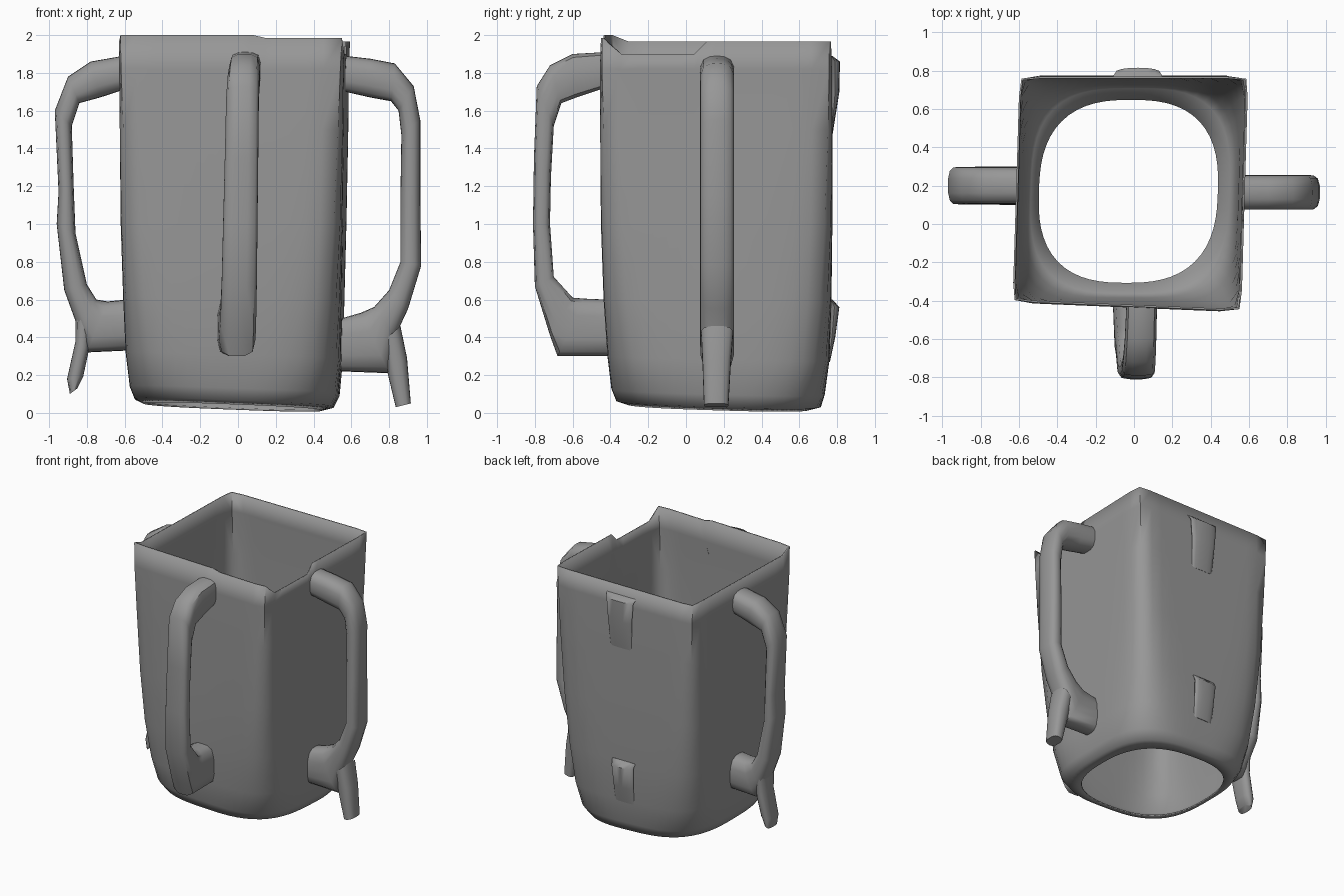
import bpy, bmesh
from math import sin, cos, pi, radians

grey = bpy.data.materials.new("mid_grey")
grey.diffuse_color = (0.31, 0.31, 0.31, 1)


def finish(name, bm, angle):
    bmesh.ops.recalc_face_normals(bm, faces=bm.faces[:])
    mesh = bpy.data.meshes.new(name)
    bm.to_mesh(mesh)
    bm.free()
    mesh.materials.append(grey)
    ob = bpy.data.objects.new(name, mesh)
    bpy.context.collection.objects.link(ob)
    bpy.ops.object.select_all(action='DESELECT')
    ob.select_set(True)
    bpy.context.view_layer.objects.active = ob
    bpy.ops.object.shade_smooth_by_angle(angle=radians(angle))
    return ob


def skin(bm, rings):
    for a, b in zip(rings, rings[1:]):
        n = len(a)
        for i in range(n):
            bm.faces.new((a[i], a[(i + 1) % n], b[(i + 1) % n], b[i]))


def squircle(i, n, power):
    c, s = cos(2 * pi * i / n), sin(2 * pi * i / n)
    r = (abs(c) ** power + abs(s) ** power) ** (-1 / power)
    return r * c, r * s


def rim_height(x, y):
    if x > 0.5 and -0.40 < y < 0.06:
        return 1.90
    if y < -0.36:
        return 2.0 if x < 0.1 else 1.985
    return 1.965


# Mug body: square rim blending into a rounded, open base
# z, x min, x max, y min, y max, corner power
LEVELS = [
    (0.035, -0.50, 0.44, -0.31, 0.65, 2.6),
    (0.055, -0.545, 0.505, -0.37, 0.715, 3.0),
    (0.12, -0.57, 0.535, -0.395, 0.735, 3.6),
    (0.30, -0.59, 0.55, -0.415, 0.76, 4.5),
    (0.60, -0.60, 0.555, -0.43, 0.77, 6.5),
    (1.00, -0.61, 0.563, -0.435, 0.775, 10),
    (1.50, -0.612, 0.57, -0.435, 0.775, 18),
    (1.82, -0.615, 0.573, -0.435, 0.772, 30),
    (1.97, -0.615, 0.578, -0.43, 0.768, 40),
]


def make_body(n=64):
    bm = bmesh.new()
    rings = []
    for k, (z, x0, x1, y0, y1, power) in enumerate(LEVELS):
        ring = []
        for i in range(n):
            u, v = squircle(i, n, power)
            y = (y0 + y1) / 2 + v * (y1 - y0) / 2
            x = (x0 + x1) / 2 + u * (x1 - x0) / 2 + 0.03 * (y - 0.17)
            if v < 0:
                y += 0.025 * v * u * min(1, z)  # front wall is slightly skewed
            tilt = max(0, 1 - z)
            h = z - tilt * (0.04 * x + 0.03 * y)
            if k == len(LEVELS) - 1:
                h = rim_height(x, y)
            ring.append(bm.verts.new((x, y, h)))
        rings.append(ring)
    skin(bm, rings)
    ob = finish("mug_body", bm, 60)
    wall = ob.modifiers.new("wall", 'SOLIDIFY')
    wall.thickness = 0.01
    wall.offset = -1


# Tube through (outer, outer z, inner, inner z) stations along the x or y axis
def tube(name, axis, stations, side, width, caps=(False, False), n=16, power=3.0):
    bm = bmesh.new()
    rings = []
    last = len(stations) - 1
    for k, (a, az, b, bz) in enumerate(stations):
        t = k / last
        mid = side[0] + (side[1] - side[0]) * t
        half = (width[0] + (width[1] - width[0]) * t) / 2
        ring = []
        for i in range(n):
            u, v = squircle(i, n, power)
            p = (a + b) / 2 + u * (a - b) / 2
            z = (az + bz) / 2 + u * (az - bz) / 2
            q = mid + v * half
            ring.append(bm.verts.new((p, q, z) if axis == 'x' else (q, p, z)))
        rings.append(ring)
    skin(bm, rings)
    for use, ring in zip(caps, (rings[0], rings[-1])):
        if use:
            bm.faces.new(ring)
    return finish(name, bm, 50)


make_body()

# Left handle and its tail
tube("left_handle", 'x', [
    (-0.608, 1.89, -0.608, 1.71), (-0.78, 1.86, -0.73, 1.67), (-0.90, 1.78, -0.84, 1.64),
    (-0.97, 1.60, -0.88, 1.52), (-0.95, 1.17, -0.87, 1.20), (-0.96, 1.00, -0.86, 0.95),
    (-0.92, 0.65, -0.80, 0.68), (-0.84, 0.43, -0.75, 0.60), (-0.80, 0.32, -0.69, 0.59),
    (-0.588, 0.33, -0.592, 0.60)], (0.20, 0.20), (0.19, 0.20))
tube("left_tail", 'x', [
    (-0.86, 0.50, -0.77, 0.50), (-0.86, 0.38, -0.79, 0.33), (-0.905, 0.18, -0.82, 0.19),
    (-0.89, 0.10, -0.85, 0.13)], (0.20, 0.19), (0.18, 0.13), (True, True))

# Right handle and its tail
tube("right_handle", 'x', [
    (0.568, 1.89, 0.568, 1.70), (0.70, 1.875, 0.70, 1.67), (0.83, 1.85, 0.81, 1.65),
    (0.93, 1.73, 0.85, 1.60), (0.965, 1.55, 0.865, 1.47), (0.965, 1.15, 0.86, 1.15),
    (0.97, 0.78, 0.86, 0.80), (0.90, 0.55, 0.80, 0.65), (0.83, 0.40, 0.72, 0.56),
    (0.80, 0.21, 0.65, 0.53), (0.54, 0.22, 0.547, 0.50)], (0.165, 0.165), (0.18, 0.18))
tube("right_tail", 'x', [
    (0.86, 0.46, 0.77, 0.38), (0.895, 0.29, 0.79, 0.22), (0.915, 0.05, 0.835, 0.03)],
    (0.165, 0.16), (0.17, 0.13), (True, True))

# Front handle, leaning slightly sideways
tube("front_handle", 'y', [
    (-0.43, 1.91, -0.43, 1.72), (-0.60, 1.90, -0.58, 1.67), (-0.72, 1.84, -0.66, 1.64),
    (-0.79, 1.73, -0.70, 1.52), (-0.805, 1.35, -0.715, 1.25), (-0.81, 1.00, -0.72, 1.00),
    (-0.80, 0.67, -0.70, 0.72), (-0.72, 0.41, -0.60, 0.61), (-0.68, 0.30, -0.54, 0.605),
    (-0.41, 0.30, -0.425, 0.60)], (0.04, -0.01), (0.16, 0.20), power=4.0)

# Low swellings on the back wall, where a fourth handle would attach
tube("back_upper_pad", 'y', [
    (0.775, 1.89, 0.765, 1.89), (0.815, 1.86, 0.765, 1.86), (0.812, 1.70, 0.767, 1.70),
    (0.777, 1.48, 0.768, 1.48)], (0.02, 0.02), (0.26, 0.18), (True, True), power=2.2)
tube("back_lower_pad", 'y', [
    (0.775, 0.60, 0.762, 0.60), (0.812, 0.56, 0.76, 0.56), (0.79, 0.40, 0.755, 0.40),
    (0.762, 0.27, 0.748, 0.27)], (0.0, 0.0), (0.20, 0.16), (True, True), power=2.2)
